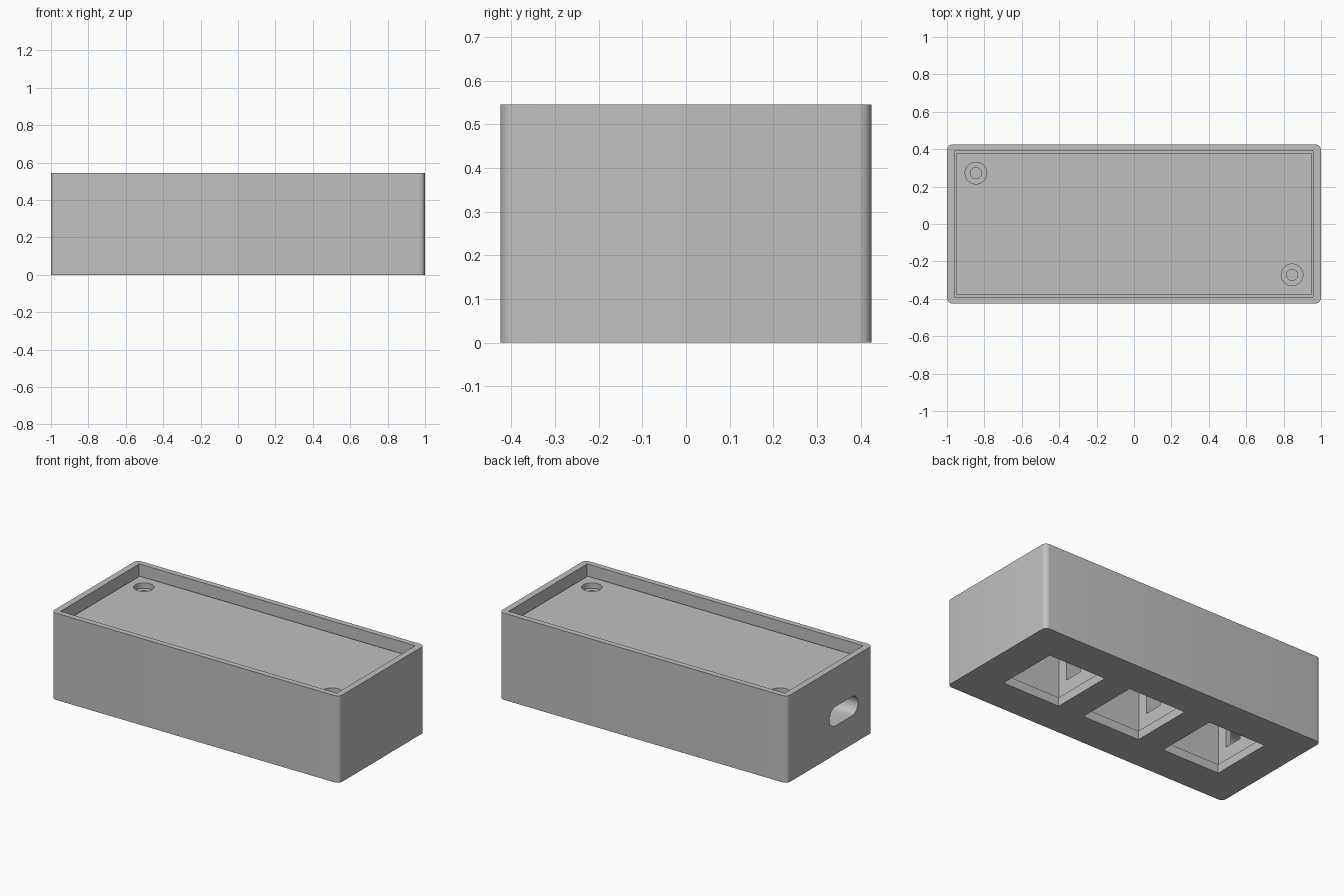
import bpy, bmesh, math

if "Cube" in bpy.data.objects:
    bpy.data.objects.remove(bpy.data.objects["Cube"])

grey = bpy.data.materials.new("plain grey")
grey.diffuse_color = (0.53, 0.53, 0.53, 1)
grey.use_nodes = True
grey.node_tree.nodes["Principled BSDF"].inputs["Base Color"].default_value = grey.diffuse_color


def rounded(cx, cy, hx, hy, r, n=6):
    """Rounded rectangle outline; r = 0 gives a plain rectangle."""
    if r == 0:
        return [(cx + hx, cy + hy), (cx - hx, cy + hy), (cx - hx, cy - hy), (cx + hx, cy - hy)]
    pts = []
    for q, (sx, sy) in enumerate(((1, 1), (-1, 1), (-1, -1), (1, -1))):
        for i in range(n + 1):
            a = math.pi / 2 * (q + i / n)
            pts.append((cx + sx * (hx - r) + r * math.cos(a),
                        cy + sy * (hy - r) + r * math.sin(a)))
    return pts


def circle(cx, cy, r, n=32):
    return [(cx + r * math.cos(2 * math.pi * i / n), cy + r * math.sin(2 * math.pi * i / n))
            for i in range(n)]


def prism(name, pts, lo, hi, along_x=False):
    """Extrude an outline along z, or along x for outlines given in (y, z)."""
    bm = bmesh.new()
    place = (lambda p, h: (h, p[0], p[1])) if along_x else (lambda p, h: (p[0], p[1], h))
    bm.faces.new([bm.verts.new(place(p, lo)) for p in pts])
    top = [bm.verts.new(place(p, hi)) for p in pts]
    bm.faces.new(top)
    bm.verts.ensure_lookup_table()
    n = len(pts)
    for i in range(n):
        j = (i + 1) % n
        bm.faces.new((bm.verts[i], bm.verts[j], bm.verts[n + j], bm.verts[n + i]))
    bmesh.ops.recalc_face_normals(bm, faces=bm.faces)
    me = bpy.data.meshes.new(name)
    bm.to_mesh(me)
    bm.free()
    ob = bpy.data.objects.new(name, me)
    bpy.context.collection.objects.link(ob)
    me.materials.append(grey)
    return ob


def select(ob):
    bpy.ops.object.select_all(action='DESELECT')
    ob.select_set(True)
    bpy.context.view_layer.objects.active = ob


def cut(ob, outline, lo, hi, along_x=False):
    cutter = prism("cutter", outline, lo, hi, along_x)
    cutter.hide_render = True
    mod = ob.modifiers.new("cut", 'BOOLEAN')
    mod.operation = 'DIFFERENCE'
    mod.solver = 'EXACT'
    mod.object = cutter
    select(ob)
    bpy.ops.object.modifier_apply(modifier=mod.name)
    bpy.data.objects.remove(cutter, do_unlink=True)


SCREWS = ((-0.845, 0.272), (0.845, -0.272))

# Case body with a shallow pocket for the lid
case = prism("case_body", rounded(0, 0, 1.0, 0.425, 0.03), 0, 0.545)
cut(case, rounded(0, 0, 0.96, 0.39, 0), 0.40, 0.7)

# Three square openings underneath, each widening into a chamber
for x in (-0.58, 0, 0.58):
    cut(case, rounded(x, 0, 0.215, 0.215, 0), 0.055, 0.33)
    cut(case, rounded(x, 0, 0.2, 0.2, 0), -0.1, 0.1)

# Wire channel linking the chambers to the cable port
cut(case, rounded(-0.09, 0.235, 0.06, 0.085, 0), -0.9, 0.5, True)

# Cable port in the left end
cut(case, rounded(-0.137, 0.24, 0.142, 0.06, 0.0595), -1.1, -0.83, True)

# Lid with two counterbored screw holes
lid = prism("lid", rounded(0, 0, 0.95, 0.38, 0), 0.40, 0.475)
for x, y in SCREWS:
    cut(case, circle(x, y, 0.03), 0.2, 0.45)
    cut(lid, circle(x, y, 0.03), 0.3, 0.6)
    cut(lid, circle(x, y, 0.058), 0.44, 0.6)

for ob in (case, lid):
    select(ob)
    bpy.ops.object.shade_smooth_by_angle(angle=math.radians(30))
